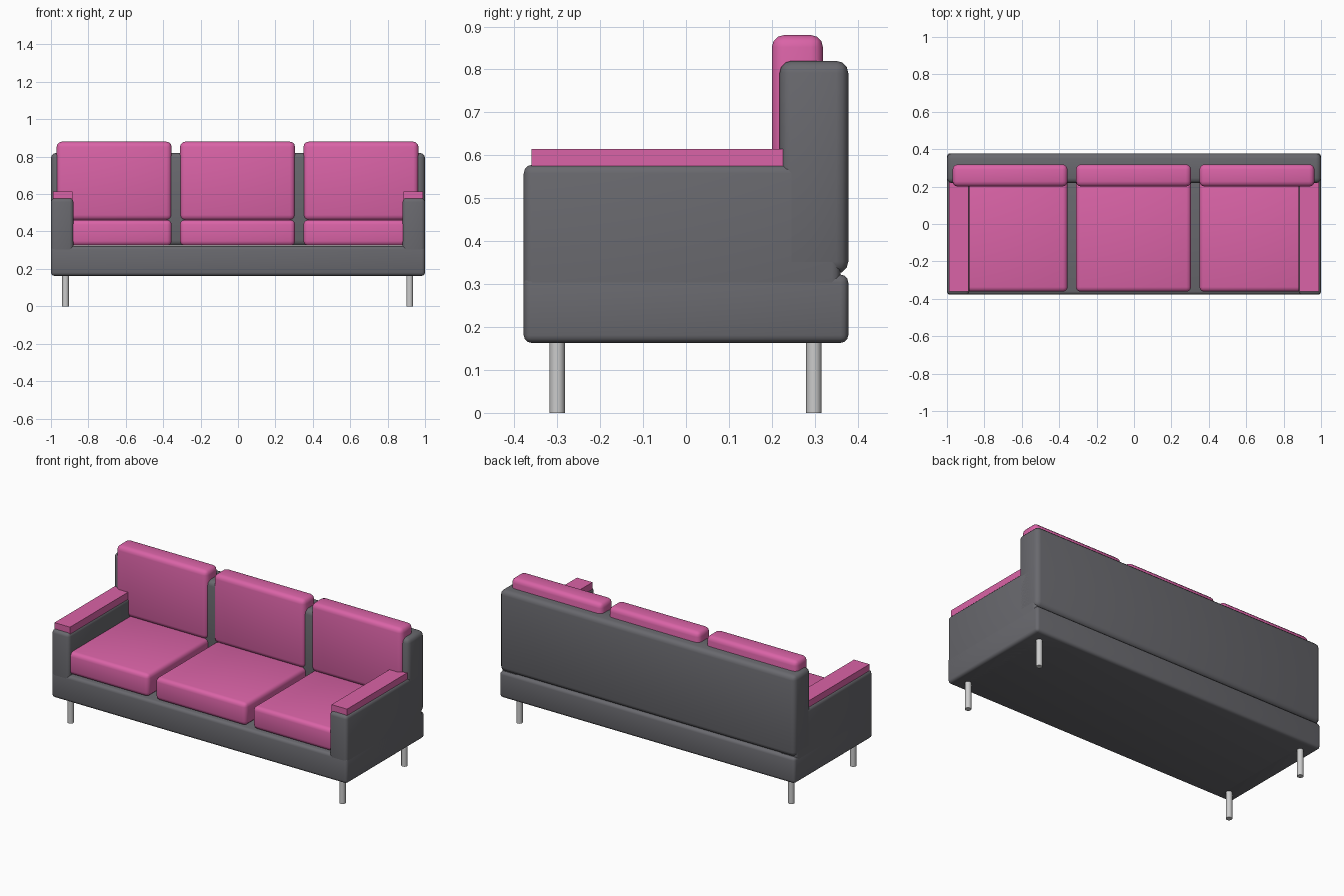
import bpy
import math

default = bpy.data.objects.get("Cube")
if default:
    bpy.data.objects.remove(default, do_unlink=True)


def material(name, rgb):
    mat = bpy.data.materials.new(name)
    mat.use_nodes = True
    mat.diffuse_color = (*rgb, 1)
    mat.node_tree.nodes["Principled BSDF"].inputs["Base Color"].default_value = (*rgb, 1)
    return mat


grey = material("charcoal fabric", (0.14, 0.14, 0.155))
pink = material("pink fabric", (0.70, 0.125, 0.385))
metal = material("brushed metal", (0.60, 0.60, 0.60))


def finish(obj, name, mat):
    obj.name = name
    obj.data.materials.append(mat)
    bpy.ops.object.shade_smooth_by_angle(angle=math.radians(35))
    return obj


def block(name, xs, ys, zs, mat, bevel=0.0):
    """Rounded box between the given limits."""
    spans = (xs, ys, zs)
    bpy.ops.mesh.primitive_cube_add(size=1, location=[sum(s) / 2 for s in spans])
    obj = bpy.context.object
    obj.scale = [s[1] - s[0] for s in spans]
    bpy.ops.object.transform_apply(location=False, rotation=False, scale=True)
    if bevel:
        mod = obj.modifiers.new("soft edges", "BEVEL")
        mod.width = bevel
        mod.segments = 3
        bpy.ops.object.modifier_apply(modifier=mod.name)
    return finish(obj, name, mat)


# Frame: base and backrest, meeting in a soft groove at the rear
block("base", (-1, 1), (-0.378, 0.378), (0.163, 0.322), grey, 0.018)
block("backrest", (-1, 1), (0.218, 0.378), (0.324, 0.82), grey, 0.028)

# Arms with flat pads on top
for side, label in ((1, "left"), (-1, "right")):
    def span(a, b):
        return tuple(sorted((side * a, side * b)))
    block(f"{label}_arm", span(0.88, 1), (-0.378, 0.36), (0.163, 0.578), grey, 0.02)
    block(f"{label}_arm_pad", span(0.885, 0.99), (-0.36, 0.228), (0.572, 0.615), pink)

# Three seat cushions and three back cushions
for i, label in enumerate(("right", "middle", "left")):
    centre = -0.0025 + (i - 1) * 0.66
    xs = (centre - 0.3075, centre + 0.3075)
    block(f"{label}_seat_cushion", xs, (-0.362, 0.25), (0.324, 0.462), pink, 0.025)
    block(f"{label}_back_cushion", xs, (0.2, 0.319), (0.46, 0.88), pink, 0.028)

# Round legs
for x, side in ((0.918, "left"), (-0.922, "right")):
    for y, end in ((-0.3, "front"), (0.298, "rear")):
        bpy.ops.mesh.primitive_cylinder_add(vertices=12, radius=0.018, depth=0.18,
                                            location=(x, y, 0.09))
        finish(bpy.context.object, f"{end}_{side}_leg", metal)
